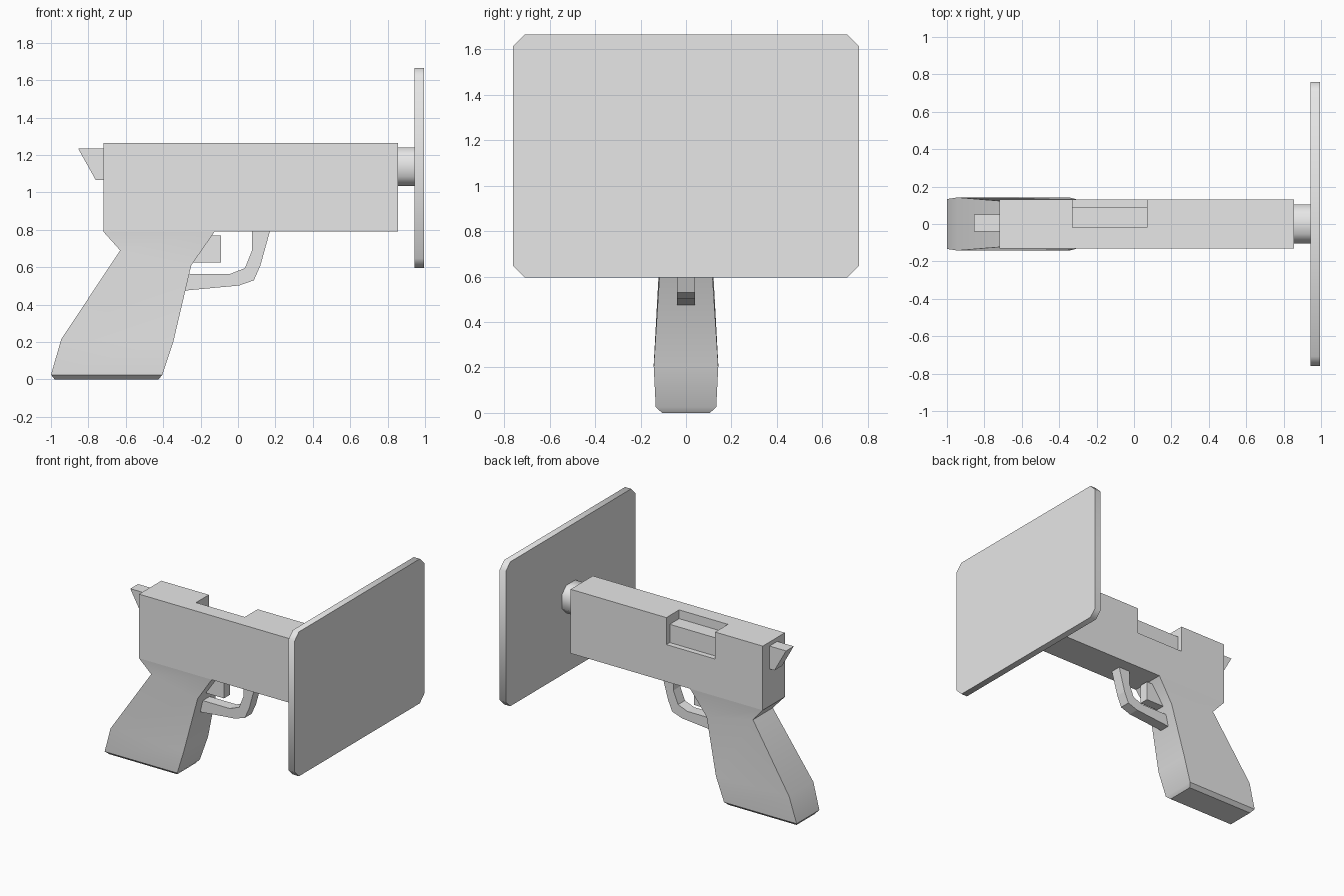
import bpy, bmesh, math

if "Cube" in bpy.data.objects:
    bpy.data.objects.remove(bpy.data.objects["Cube"], do_unlink=True)

grey = bpy.data.materials.new("plain_grey")
grey.use_nodes = True
grey.diffuse_color = (0.8, 0.8, 0.8, 1)
grey.node_tree.nodes["Principled BSDF"].inputs["Base Color"].default_value = (0.8, 0.8, 0.8, 1)


def loft(name, rings, smooth_angle=None):
    """Join equal-length rings of points into a capped solid."""
    bm = bmesh.new()
    loops = [[bm.verts.new(p) for p in ring] for ring in rings]
    n = len(loops[0])
    for a, b in zip(loops, loops[1:]):
        for i in range(n):
            j = (i + 1) % n
            bm.faces.new((a[i], a[j], b[j], b[i]))
    bm.faces.new(loops[0][::-1])
    bm.faces.new(loops[-1])
    bmesh.ops.recalc_face_normals(bm, faces=bm.faces)
    mesh = bpy.data.meshes.new(name)
    bm.to_mesh(mesh)
    bm.free()
    mesh.materials.append(grey)
    obj = bpy.data.objects.new(name, mesh)
    bpy.context.collection.objects.link(obj)
    if smooth_angle:
        bpy.ops.object.select_all(action='DESELECT')
        obj.select_set(True)
        bpy.context.view_layer.objects.active = obj
        bpy.ops.object.shade_smooth_by_angle(angle=math.radians(smooth_angle))
    return obj


def side_profile(name, xz, y0, y1):
    """Extrude an x-z outline across y."""
    return loft(name, [[(x, y, z) for x, z in xz] for y in (y0, y1)])


def end_profile(name, yz, x0, x1, smooth_angle=None):
    """Extrude a y-z outline along x."""
    return loft(name, [[(x, y, z) for y, z in yz] for x in (x0, x1)], smooth_angle)


def chamfered(w, z0, z1, c):
    """Rectangle outline with cut corners."""
    return [(-w + c, z0), (w - c, z0), (w, z0 + c), (w, z1 - c),
            (w - c, z1), (-w + c, z1), (-w, z1 - c), (-w, z0 + c)]


# Upper body: full sections at both ends, stepped section at the side port
W, BOTTOM, TOP = 0.13, 0.79, 1.265
full = [(-W, BOTTOM), (W, BOTTOM), (W, TOP), (-W, TOP)]
stepped = [(-W, BOTTOM), (W, BOTTOM), (W, 1.065), (0.09, 1.065),
           (0.09, 1.2), (-0.02, 1.2), (-0.02, TOP), (-W, TOP)]
end_profile("body_rear", full, -0.72, -0.33)
end_profile("body_port_section", stepped, -0.33, 0.07)
end_profile("body_front", full, 0.07, 0.855)

# Barrel tip and the large end plate
end_profile("barrel_tip", chamfered(0.103, 1.035, 1.24, 0.05), 0.855, 0.945, 50)
end_profile("end_plate", chamfered(0.76, 0.595, 1.665, 0.052), 0.945, 0.995, 50)

# Hammer at the rear
side_profile("hammer", [(-0.855, 1.235), (-0.72, 1.235), (-0.72, 1.065), (-0.76, 1.065)],
             -0.04, 0.05)

# Grip: rear (x, z), front (x, z), half width for each level
levels = [((-0.98, 0.0), (-0.425, 0.0), 0.105),
          ((-1.0, 0.025), (-0.405, 0.025), 0.133),
          ((-0.945, 0.215), (-0.345, 0.205), 0.142),
          ((-0.63, 0.69), (-0.25, 0.61), 0.116),
          ((-0.72, 0.79), (-0.125, 0.79), 0.13)]
loft("grip", [[(r[0], -w, r[1]), (f[0], -w, f[1]), (f[0], w, f[1]), (r[0], w, r[1])]
              for r, f, w in levels], 40)

# Trigger and its guard
side_profile("trigger", [(-0.24, 0.625), (-0.09, 0.625), (-0.09, 0.77), (-0.16, 0.77)],
             -0.035, 0.035)
outer = [(0.17, 0.79), (0.12, 0.61), (0.085, 0.53), (0.005, 0.502), (-0.285, 0.475)]
inner = [(0.075, 0.79), (0.075, 0.69), (0.037, 0.595), (-0.04, 0.565), (-0.265, 0.565)]
loft("trigger_guard", [[(o[0], -0.04, o[1]), (o[0], 0.04, o[1]),
                        (i[0], 0.04, i[1]), (i[0], -0.04, i[1])]
                       for o, i in zip(outer, inner)])
